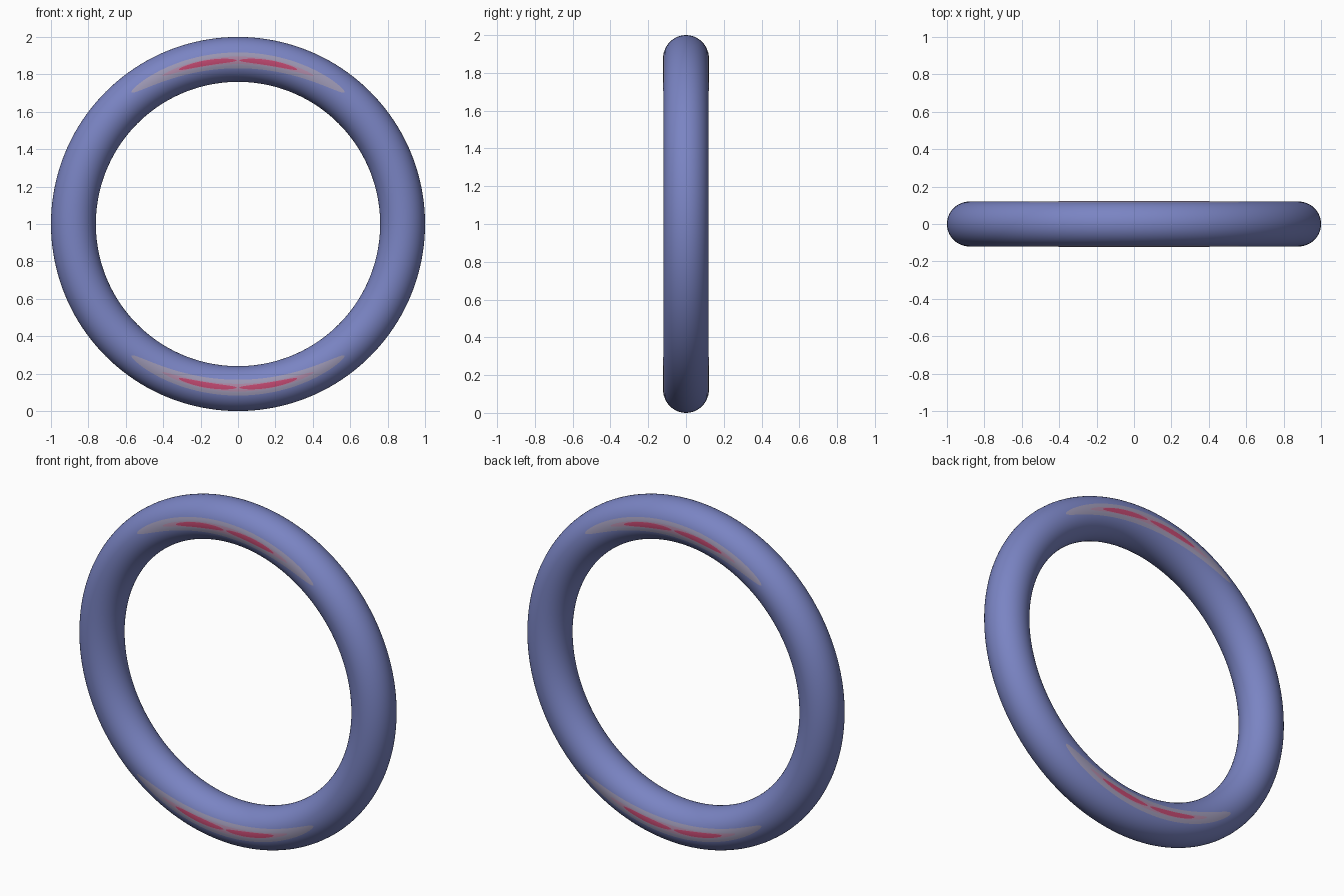
import bpy
from math import sin, cos, sqrt, radians, pi

if "Cube" in bpy.data.objects:
    bpy.data.objects.remove(bpy.data.objects["Cube"])

MAJOR, MINOR = 0.88, 0.12


def linear(c):
    c /= 255
    return c / 12.92 if c <= 0.04045 else ((c + 0.055) / 1.055) ** 2.4


def material(name, *rgb):
    mat = bpy.data.materials.new(name)
    colour = [linear(c) for c in rgb] + [1]
    mat.diffuse_color = colour
    mat.use_nodes = True
    mat.node_tree.nodes["Principled BSDF"].inputs["Base Color"].default_value = colour
    return mat


def streak(name, mat, start, end, half_width, lift, mirror_x=False):
    """Thin tapered patch following the tube, mirrored front/back and top/bottom."""
    steps, across = 60, 8
    verts, faces = [], []
    for i in range(steps + 1):
        t = -cos(pi * i / steps)
        angle = radians(start + (end - start) * (t + 1) / 2)
        middle = 0.875 + 0.03 * (angle / radians(39)) ** 2
        half = half_width * max(sqrt(max(1 - t * t, 0)), 0.03)
        for j in range(across + 1):
            d = middle + half * (2 * j / across - 1) - MAJOR
            depth = sqrt(MINOR ** 2 - d ** 2)
            grow = 1 + lift / MINOR
            r = MAJOR + d * grow
            verts.append((r * sin(angle), -depth * grow, r * cos(angle)))
    row = across + 1
    for i in range(steps):
        for j in range(across):
            a = i * row + j
            faces.append((a, a + row, a + row + 1, a + 1))
    mesh = bpy.data.meshes.new(name)
    mesh.from_pydata(verts, [], faces)
    mesh.materials.append(mat)
    mesh.shade_smooth()
    obj = bpy.data.objects.new(name, mesh)
    obj.location.z = 1
    bpy.context.collection.objects.link(obj)
    mod = obj.modifiers.new("mirror", "MIRROR")
    mod.use_axis = (mirror_x, True, True)
    mod.use_mirror_merge = False


# Upright ring
bpy.ops.mesh.primitive_torus_add(major_radius=MAJOR, minor_radius=MINOR,
                                 major_segments=160, minor_segments=48,
                                 location=(0, 0, 1), rotation=(pi / 2, 0, 0))
ring = bpy.context.object
ring.name = "ring"
ring.data.materials.append(material("soft blue", 122, 132, 195))
bpy.ops.object.shade_smooth()

# Layered painted patches: grey field, pink halo, red core in two halves
streak("grey_patch", material("warm grey", 157, 152, 180), -39, 39, 0.042, 0.0012)
streak("pink_halo", material("dusty pink", 174, 136, 165), -27, 27, 0.02, 0.002)
streak("red_core", material("raspberry red", 192, 72, 112), 0.5, 21, 0.014, 0.0028,
       mirror_x=True)
